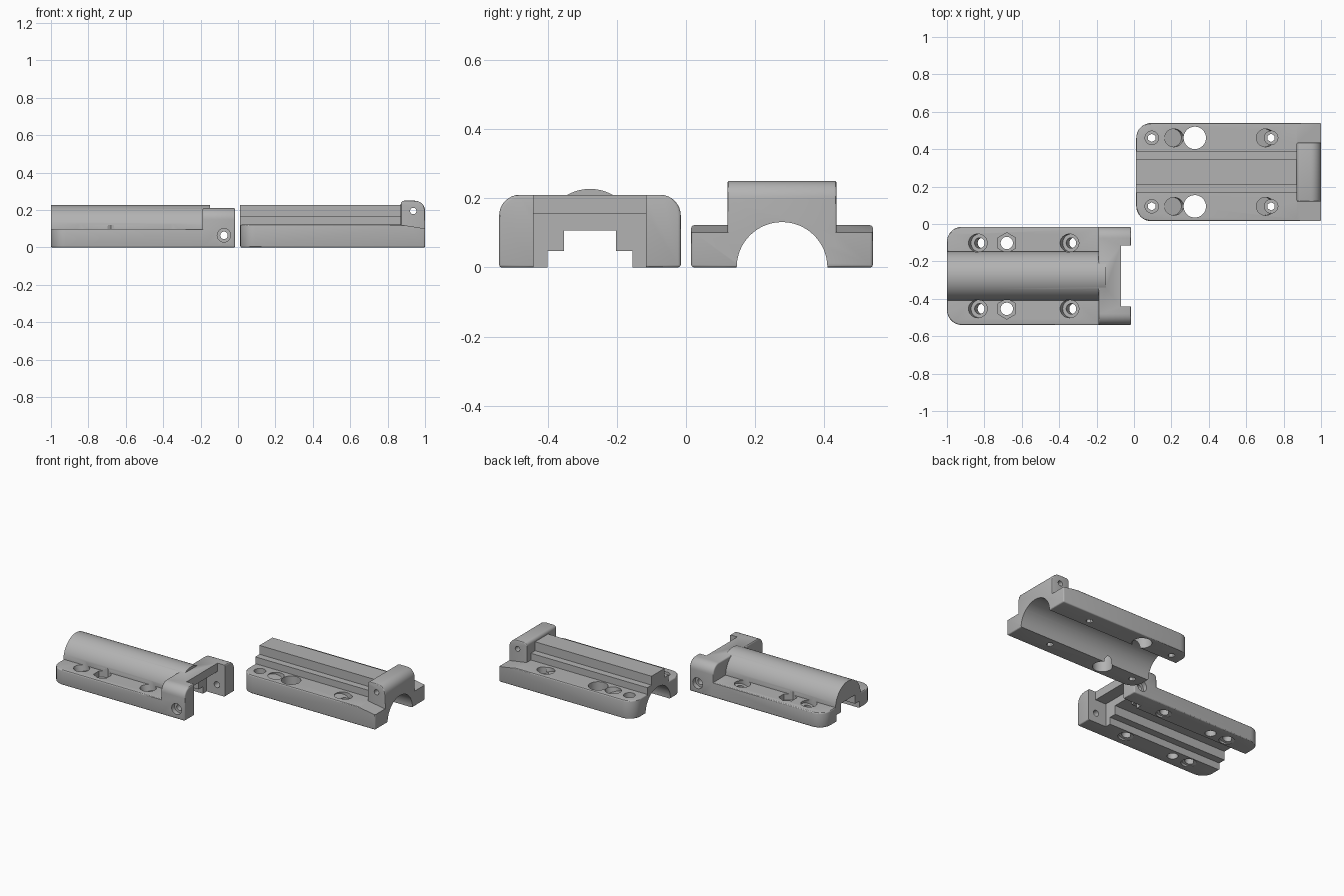
import bpy, bmesh, math
from mathutils import Matrix, Vector

if "Cube" in bpy.data.objects:
    bpy.data.objects.remove(bpy.data.objects["Cube"])

grey = bpy.data.materials.new("plain_grey")
grey.diffuse_color = (0.45, 0.45, 0.45, 1)
grey.use_nodes = True
grey.node_tree.nodes["Principled BSDF"].inputs["Base Color"].default_value = grey.diffuse_color


def make(name, bm):
    bmesh.ops.recalc_face_normals(bm, faces=bm.faces[:])
    me = bpy.data.meshes.new(name)
    bm.to_mesh(me)
    bm.free()
    me.materials.append(grey)
    ob = bpy.data.objects.new(name, me)
    bpy.context.collection.objects.link(ob)
    return ob


def prism(name, pts, axis, a, b):
    """Extrude a 2D profile along an axis from a to b."""
    place = {"x": lambda p, t: (t, p[0], p[1]),
             "y": lambda p, t: (p[0], t, p[1]),
             "z": lambda p, t: (p[0], p[1], t)}[axis]
    bm = bmesh.new()
    lo = [bm.verts.new(place(p, a)) for p in pts]
    hi = [bm.verts.new(place(p, b)) for p in pts]
    n = len(pts)
    bm.faces.new(lo)
    bm.faces.new(hi[::-1])
    for i in range(n):
        bm.faces.new((lo[i], lo[(i + 1) % n], hi[(i + 1) % n], hi[i]))
    return make(name, bm)


def box(name, x0, x1, y0, y1, z0, z1):
    return prism(name, [(x0, y0), (x1, y0), (x1, y1), (x0, y1)], "z", z0, z1)


def arc(cx, cy, r, a0, a1, n=8):
    return [(cx + r * math.cos(math.radians(a0 + (a1 - a0) * i / n)),
             cy + r * math.sin(math.radians(a0 + (a1 - a0) * i / n)))
            for i in range(n + 1)]


def cyl(loc, r, depth, rot=(0.0, "Y"), sides=32):
    bm = bmesh.new()
    m = Matrix.Translation(Vector(loc)) @ Matrix.Rotation(rot[0], 4, rot[1])
    bmesh.ops.create_cone(bm, cap_ends=True, segments=sides, radius1=r,
                          radius2=r, depth=depth, matrix=m)
    return make("cutter", bm)


def apply(ob, mod):
    bpy.context.view_layer.objects.active = ob
    bpy.ops.object.modifier_apply(modifier=mod.name)


def bevel(ob, w):
    m = ob.modifiers.new("bevel", "BEVEL")
    m.width, m.segments = w, 3
    m.limit_method, m.angle_limit = "ANGLE", math.radians(40)
    apply(ob, m)
    return ob


def combine(ob, op, others):
    for o in others:
        m = ob.modifiers.new("bool", "BOOLEAN")
        m.operation, m.solver, m.object = op, "EXACT", o
        apply(ob, m)
        bpy.data.objects.remove(o)


def plate(name, x0, x1, y0, y1, h):
    """Flat base with two rounded corners on the left end."""
    r = 0.08
    pts = ([(x1, y0), (x1, y1)] + arc(x0 + r, y1 - r, r, 90, 180)
           + arc(x0 + r, y0 + r, r, 180, 270))
    return bevel(prism(name, pts, "z", 0, h), 0.008)


def finish(ob):
    bpy.ops.object.select_all(action="DESELECT")
    ob.select_set(True)
    bpy.context.view_layer.objects.active = ob
    bpy.ops.object.shade_smooth_by_angle(angle=math.radians(30))


SIDE = math.pi / 2
TILT = (-0.3, "Y")

# ---- barrel half: plate, rounded ridge and hinge fork
cy = -0.2775
fork_half = plate("barrel_half", -1, -0.1, -0.54, -0.015, 0.1)
ridge = prism("ridge", arc(cy, 0.095, 0.132, 0, 180, 40)
              + [(cy - 0.132, 0.05), (cy + 0.132, 0.05)], "x", -1, -0.15)
block = bevel(prism("block", [(-0.54, 0), (-0.015, 0)]
                    + arc(-0.075, 0.15, 0.06, 0, 90)
                    + arc(-0.48, 0.15, 0.06, 90, 180), "x", -0.19, -0.015), 0.008)
combine(fork_half, "UNION", [block, ridge])
# stepped channel, hinge pocket and gap
half = [(0.123, -0.05), (0.123, 0.047), (0.075, 0.047), (0.075, 0.106)]
channel = [(cy + y, z) for y, z in half] + [(cy - y, z) for y, z in half[::-1]]
cuts = [prism("cutter", channel, "x", -1.05, -0.1),
        box("cutter", -0.15, 0.05, -0.44, -0.115, -0.05, 0.155),
        box("cutter", -0.07, 0.05, -0.44, -0.115, -0.04, 0.3)]
# hinge pin hole with sunk ends
cuts.append(cyl((-0.075, cy, 0.065), 0.02, 0.7, (SIDE, "X")))
for y in (-0.54, -0.015):
    cuts.append(cyl((-0.075, y, 0.065), 0.036, 0.06, (SIDE, "X")))
# tilted bolt holes and hexagonal nut seats
for y in (cy - 0.176, cy + 0.176):
    for x in (-0.835, -0.345):
        cuts.append(cyl((x, y, 0.1), 0.048, 0.065, TILT))
        cuts.append(cyl((x + 0.015, y, 0.05), 0.028, 0.3, TILT))
        cuts.append(cyl((x + 0.03, y, 0.0), 0.045, 0.03, TILT))
    cuts.append(cyl((-0.68, y, 0.09), 0.055, 0.06, sides=6))
    cuts.append(cyl((-0.68, y, 0.05), 0.033, 0.3))
combine(fork_half, "DIFFERENCE", cuts)
finish(fork_half)

# ---- rail half: plate with sloped end, stepped rail and hinge tongue
cy = 0.2775
rail_half = plate("rail_half", 0.012, 1, 0.015, 0.54, 0.122)
combine(rail_half, "DIFFERENCE", [prism(
    "cutter", [(0.87, 0.122), (1.02, 0.098), (1.02, 0.2), (0.87, 0.2)],
    "y", -0.1, 0.7)])
half = [(0.113, 0.06), (0.113, 0.167), (0.068, 0.167), (0.068, 0.226)]
rail = prism("rail", [(cy + y, z) for y, z in half]
             + [(cy - y, z) for y, z in half[::-1]], "x", 0.012, 0.9)
tongue = prism("tongue", [(0.87, 0.06), (1, 0.06)]
               + arc(0.945, 0.195, 0.055, 0, 90)
               + arc(0.89, 0.23, 0.02, 90, 180), "y", 0.12, 0.435)
combine(rail_half, "UNION", [rail, bevel(tongue, 0.006)])
# round bore and pin hole
cuts = [cyl((0.5, cy, 0), 0.131, 1.4, (SIDE, "Y"), 64),
        cyl((0.937, cy, 0.195), 0.017, 0.5, (SIDE, "X"))]
# bolt, nut and clearance holes
for y in (cy - 0.183, cy + 0.183):
    cuts.append(cyl((0.325, y, 0.05), 0.06, 0.4))
    for x in (0.095, 0.733):
        cuts.append(cyl((x, y, 0.11), 0.036, 0.06))
        cuts.append(cyl((x, y, 0.05), 0.022, 0.3, sides=6))
    for x in (0.215, 0.705):
        cuts.append(cyl((x, y, 0.125), 0.048, 0.05, (0.3, "Y")))
combine(rail_half, "DIFFERENCE", cuts)
finish(rail_half)
